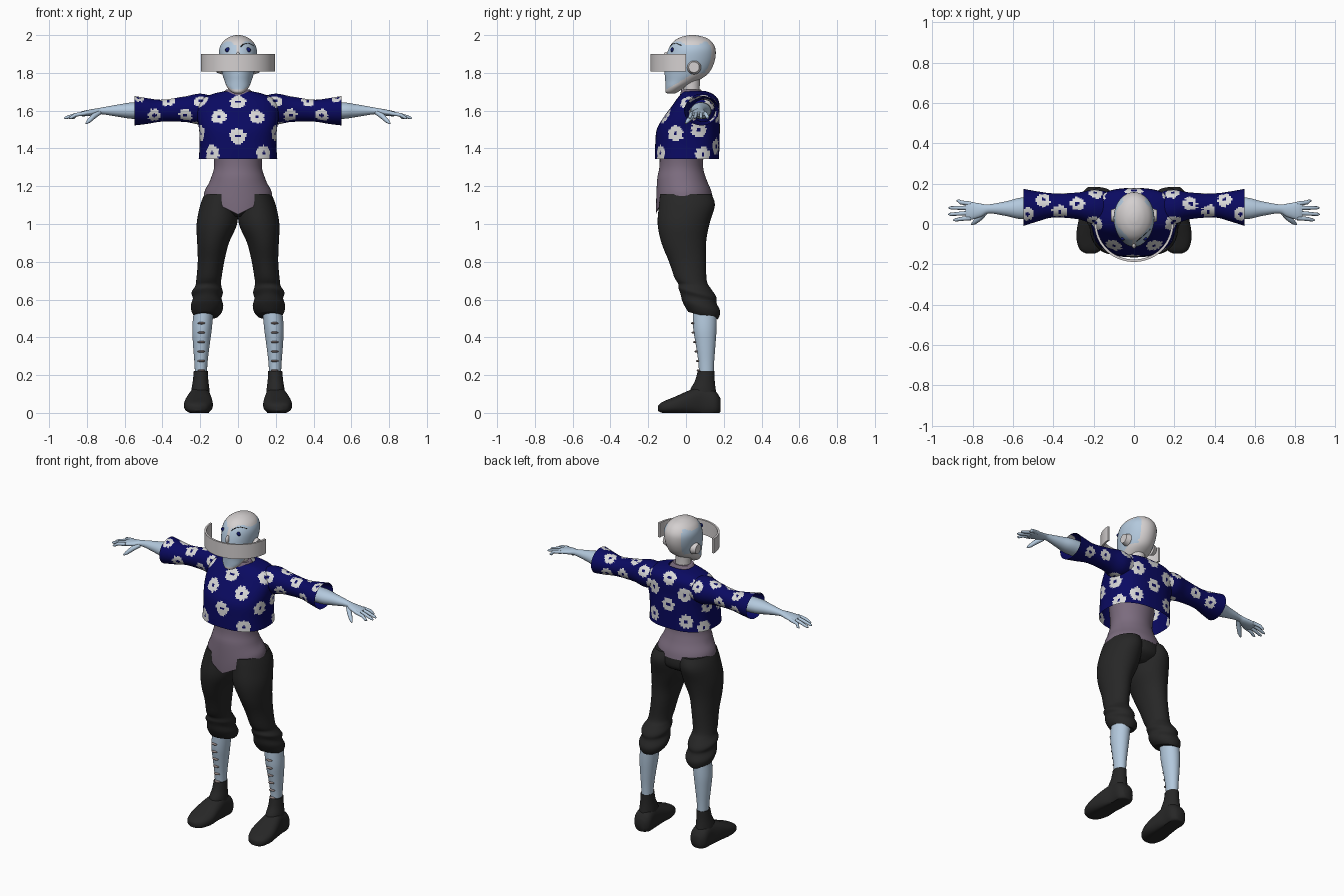
import bpy, bmesh, math
from mathutils import Vector
from mathutils.bvhtree import BVHTree

if "Cube" in bpy.data.objects:
    bpy.data.objects.remove(bpy.data.objects["Cube"])


def material(name, rgb):
    m = bpy.data.materials.new(name)
    m.use_nodes = True
    m.diffuse_color = (*rgb, 1)
    m.node_tree.nodes["Principled BSDF"].inputs["Base Color"].default_value = (*rgb, 1)
    return m


SKIN = material("pale blue skin", (.45, .58, .72))
LIGHT = material("light grey helmet", (.66, .63, .63))
NAVY = material("navy cloth", (.003, .003, .12))
WHITE = material("flower white", (.7, .7, .7))
MAUVE = material("mauve bodice", (.2, .15, .21))
BLACK = material("black trousers", (.02, .02, .02))
EYE = material("eye blue", (.005, .01, .15))
PEG = material("tan lacing", (.34, .27, .26))


def finish(name, bm, mats, angle=50):
    bmesh.ops.recalc_face_normals(bm, faces=bm.faces)
    me = bpy.data.meshes.new(name)
    bm.to_mesh(me)
    bm.free()
    ob = bpy.data.objects.new(name, me)
    bpy.context.collection.objects.link(ob)
    for m in mats:
        me.materials.append(m)
    me.shade_smooth()
    me.set_sharp_from_angle(angle=math.radians(angle))
    return ob


def spline(rows, steps):
    # Catmull-Rom interpolation of the cross-sections
    out = []
    for i in range(len(rows) - 1):
        a, b, c, d = (rows[max(0, min(len(rows) - 1, i + k))] for k in (-1, 0, 1, 2))
        for s in range(steps):
            t = s / steps
            out.append([q + .5 * t * (r - p + t * (2*p - 5*q + 4*r - w + t * (3*(q - r) + w - p)))
                        for p, q, r, w in zip(a, b, c, d)])
    return out + [list(rows[-1])]


def loft(name, rows, mats, axis="z", side=1, n=32, steps=4, p=2, caps=True, warp=None):
    # each row: position on axis, two centre offsets, two radii
    bm = bmesh.new()
    rings = []
    for t, cu, cv, ru, rv in spline(rows, steps):
        ring = []
        for k in range(n):
            a = math.tau * k / n
            c, s = math.cos(a), math.sin(a)
            u = cu + ru * math.copysign(abs(c) ** (2 / p), c)
            v = cv + rv * math.copysign(abs(s) ** (2 / p), s)
            co = Vector({"z": (u, v, t), "x": (t, u, v), "y": (u, t, v)}[axis])
            if warp:
                warp(co)
            co.x *= side
            ring.append(bm.verts.new(co))
        rings.append(ring)
    for a, b in zip(rings, rings[1:]):
        for k in range(n):
            bm.faces.new((a[k], a[k - 1], b[k - 1], b[k]))
    if caps:
        bm.faces.new(rings[0])
        bm.faces.new(rings[-1])
    return finish(name, bm, mats)


def surface(ob):
    return BVHTree.FromPolygons([v.co for v in ob.data.vertices],
                                [f.vertices for f in ob.data.polygons])


def tube(name, pts, mat, side=1, depth=.01):
    # tapered curve; each point is x, y, z, radius factor
    cu = bpy.data.curves.new(name, "CURVE")
    cu.dimensions, cu.bevel_depth, cu.bevel_resolution = "3D", depth, 3
    cu.use_fill_caps = True
    sp = cu.splines.new("POLY")
    sp.points.add(len(pts) - 1)
    for q, (x, y, z, r) in zip(sp.points, pts):
        q.co, q.radius = (x * side, y, z, 1), r
    cu.materials.append(mat)
    ob = bpy.data.objects.new(name, cu)
    bpy.context.collection.objects.link(ob)


def ball(name, loc, scale, mat):
    bm = bmesh.new()
    bmesh.ops.create_uvsphere(bm, u_segments=16, v_segments=10, radius=1)
    bmesh.ops.scale(bm, vec=scale, verts=bm.verts)
    bmesh.ops.translate(bm, vec=loc, verts=bm.verts)
    finish(name, bm, [mat])


# Flower centres, mirrored across x
half = [(.105, -.13, 1.585), (0, -.165, 1.465), (.15, -.16, 1.375), (0, -.08, 1.66),
        (.2, 0, 1.66), (.21, -.06, 1.48), (.28, .02, 1.57), (.37, .06, 1.65),
        (.44, .02, 1.57), (.53, .05, 1.66), (.45, .12, 1.65), (.28, .1, 1.67),
        (.19, .15, 1.65), (.11, .18, 1.58), (0, .18, 1.5), (.12, .18, 1.41),
        (.34, .15, 1.59), (.45, .16, 1.56), (.21, .1, 1.37), (0, .16, 1.66), (.21, .07, 1.5)]
flowers = [Vector((x * s, y, z)) for x, y, z in half for s in (1, -1)]


def paint_flowers(ob, radius):
    tree = surface(ob)
    snapped = [h[0] for h in map(tree.find_nearest, flowers) if h[3] < .05]
    for f in ob.data.polygons:
        for c in snapped:
            d = f.center - c
            petal = radius * (1 + .1 * math.sin(9 * math.atan2(d.z, d.x + d.y)))
            if .01 < d.length < petal:
                f.material_index = 1


# Cropped shirt
torso = loft("shirt_body", [
    (1.345, 0, .005, .208, .17), (1.42, 0, .007, .203, .17), (1.5, 0, .012, .206, .167),
    (1.56, 0, .028, .215, .15), (1.62, 0, .05, .215, .128), (1.66, 0, .06, .195, .11),
    (1.688, 0, .058, .135, .085), (1.703, 0, .045, .072, .06)],
    [NAVY, WHITE], n=160, steps=8, p=2.5, caps=False)
paint_flowers(torso, .042)

# Bodice with a pointed front hem
def pointed_hem(co):
    if co.y < 0:
        co.z -= .09 * max(0, 1 - abs(co.x) / .18) * min(1, max(0, (1.25 - co.z) / .1))

loft("bodice", [(1.14, 0, -.008, .182, .15), (1.18, 0, -.013, .175, .145),
                (1.24, 0, -.023, .145, .13), (1.31, 0, -.025, .126, .115),
                (1.42, 0, -.02, .14, .12)], [MAUVE], n=48, steps=5, warp=pointed_hem)
loft("hips", [(1.04, 0, 0, .08, .08), (1.08, 0, .002, .16, .135),
              (1.15, 0, -.003, .176, .142), (1.18, 0, -.01, .16, .13)], [BLACK])


def slanted_cuff(co):
    co.z += (.09 - co.y) * .25 * min(1, max(0, (.72 - co.z) / .1))


def flat_sole(co):
    co.z = max(co.z, 0)


for side, tag in ((1, "left"), (-1, "right")):
    # Sleeve, arm and hand
    sleeve = loft(tag + "_sleeve", [
        (.13, .08, 1.605, .08, .07), (.2, .085, 1.608, .085, .082), (.28, .09, 1.608, .066, .068),
        (.4, .092, 1.6, .06, .058), (.48, .087, 1.598, .075, .068), (.548, .082, 1.6, .092, .078)],
        [NAVY, WHITE], "x", side, n=64, steps=9, caps=False)
    paint_flowers(sleeve, .035)
    loft(tag + "_arm", [
        (.4, .085, 1.6, .05, .045), (.55, .078, 1.6, .054, .044), (.63, .076, 1.6, .037, .033),
        (.72, .075, 1.599, .022, .018), (.76, .068, 1.593, .033, .017),
        (.815, .065, 1.585, .045, .015), (.835, .066, 1.582, .038, .01)], [SKIN], "x", side)
    for finger, y, tip_y, tip_x in (("index", .03, .02, .895), ("middle", .055, .048, .92),
                                    ("ring", .08, .08, .918), ("little", .1, .115, .88)):
        tube(f"{tag}_{finger}_finger", [(.81, y, 1.586, 1.15), (.86, (y + tip_y) / 2, 1.578, 1),
             (tip_x - .01, tip_y, 1.563, .8), (tip_x, tip_y, 1.56, .35)], SKIN, side)
    tube(tag + "_thumb", [(.735, .06, 1.59, 1.2), (.765, .03, 1.57, 1.3),
                          (.79, .008, 1.545, 1), (.805, -.002, 1.532, .4)], SKIN, side, .011)

    # Trouser leg with rolled cuff
    loft(tag + "_trouser_leg", [
        (1.16, .088, -.002, .088, .135), (1.1, .1, .005, .1, .148), (1.0, .112, -.013, .107, .137),
        (.9, .132, -.012, .084, .118), (.8, .143, .008, .07, .098), (.7, .155, .027, .066, .083),
        (.665, .157, .045, .069, .086), (.63, .163, .06, .083, .1), (.6, .163, .066, .076, .095),
        (.565, .164, .08, .086, .1), (.535, .165, .087, .08, .09), (.515, .168, .09, .066, .078)],
        [BLACK], side=side, n=40, warp=slanted_cuff)

    # Shin with front lacing
    shin = loft(tag + "_shin", [
        (.56, .18, .1, .052, .063), (.45, .19, .1, .052, .062), (.36, .194, .104, .044, .052),
        (.27, .196, .107, .035, .042), (.19, .196, .108, .031, .038)], [SKIN], side=side)
    tree = surface(shin)
    for i in range(6):
        hit = tree.ray_cast(Vector((.194 * side, -1, .225 + .05 * i)), Vector((0, 1, 0)))[0]
        ball(f"{tag}_lace_{i + 1}", hit, (.02, .012, .006), PEG)

    # Shoe
    loft(tag + "_shoe", [
        (-.147, .215, .025, .02, .015), (-.125, .215, .029, .055, .029), (-.06, .21, .04, .076, .045),
        (.02, .206, .055, .068, .065), (.09, .2, .06, .056, .08), (.155, .198, .05, .055, .065),
        (.183, .198, .04, .03, .035)], [BLACK], "y", side, p=2.5, warp=flat_sole)
    loft(tag + "_ankle_boot", [(.06, .2, .095, .05, .075), (.12, .199, .09, .048, .068),
         (.17, .198, .1, .041, .052), (.222, .197, .106, .037, .044)], [BLACK], side=side)

    # Ear piece
    bm = bmesh.new()
    bmesh.ops.create_cone(bm, cap_ends=True, segments=24, radius1=.038, radius2=.028, depth=.03)
    for v in bm.verts:
        v.co = Vector((side * (v.co.z + .1), v.co.x + .042, v.co.y + 1.83))
    finish(tag + "_ear_piece", bm, [LIGHT], 30)

# Neck and collar
loft("neck", [(1.66, 0, .035, .055, .05), (1.7, 0, .03, .046, .043),
              (1.79, 0, .025, .048, .05)], [LIGHT])
loft("collar", [(1.67, 0, .036, .09, .07), (1.69, 0, .03, .08, .06),
                (1.712, 0, .027, .062, .052)], [MAUVE])

# Head: skin face and side panels, pale cap, back strip, nose guard and chin strap
head = loft("head", [
    (1.69, 0, -.08, .015, .018), (1.7, 0, -.075, .036, .034), (1.725, 0, -.056, .058, .053),
    (1.76, 0, -.022, .072, .088), (1.8, 0, .004, .085, .117), (1.86, 0, .02, .097, .131),
    (1.92, 0, .031, .1, .126), (1.96, 0, .034, .084, .106), (1.985, 0, .035, .055, .073),
    (1.997, 0, .034, .025, .032), (2.0, 0, .034, .003, .004)], [SKIN, LIGHT], n=72, steps=6)
for f in head.data.polygons:
    x, y, z = f.center
    cap = z > 1.955 - .012 * math.cos(abs(x) * 60)
    strip = y > .1 and abs(x) < .055
    strap = z < 1.715 + .6 * (y + .1) and z < 1.8
    guard = abs(x) < .012 and y < 0 and z > 1.86
    f.material_index = int(cap or strip or strap or guard)

# Eyes, brows and nose
tree = surface(head)
def on_face(x, z):
    return tree.ray_cast(Vector((x, -1, z)), Vector((0, 1, 0)))[0]

for side, tag in ((1, "left"), (-1, "right")):
    ball(tag + "_eye", on_face(.055 * side, 1.922), (.013, .008, .013), EYE)
    brow = [on_face(x, z) for x, z in ((.014, 1.938), (.03, 1.953), (.055, 1.957), (.08, 1.945))]
    tube(tag + "_brow", [(*c, 1) for c in brow], BLACK, 1, .0025)
ball("nose", on_face(0, 1.885), (.011, .016, .025), LIGHT)

# Wraparound visor band
bm = bmesh.new()
cols = []
for k in range(41):
    a = math.pi * k / 40
    cols.append([bm.verts.new((r * math.cos(a), -(r - .008) * math.sin(a), z))
                 for r, z in ((.196, 1.808), (.196, 1.9), (.184, 1.9), (.184, 1.808))])
for a, b in zip(cols, cols[1:]):
    for k in range(4):
        bm.faces.new((a[k], a[k - 1], b[k - 1], b[k]))
bm.faces.new(cols[0])
bm.faces.new(cols[-1])
finish("visor_band", bm, [LIGHT], 30)
